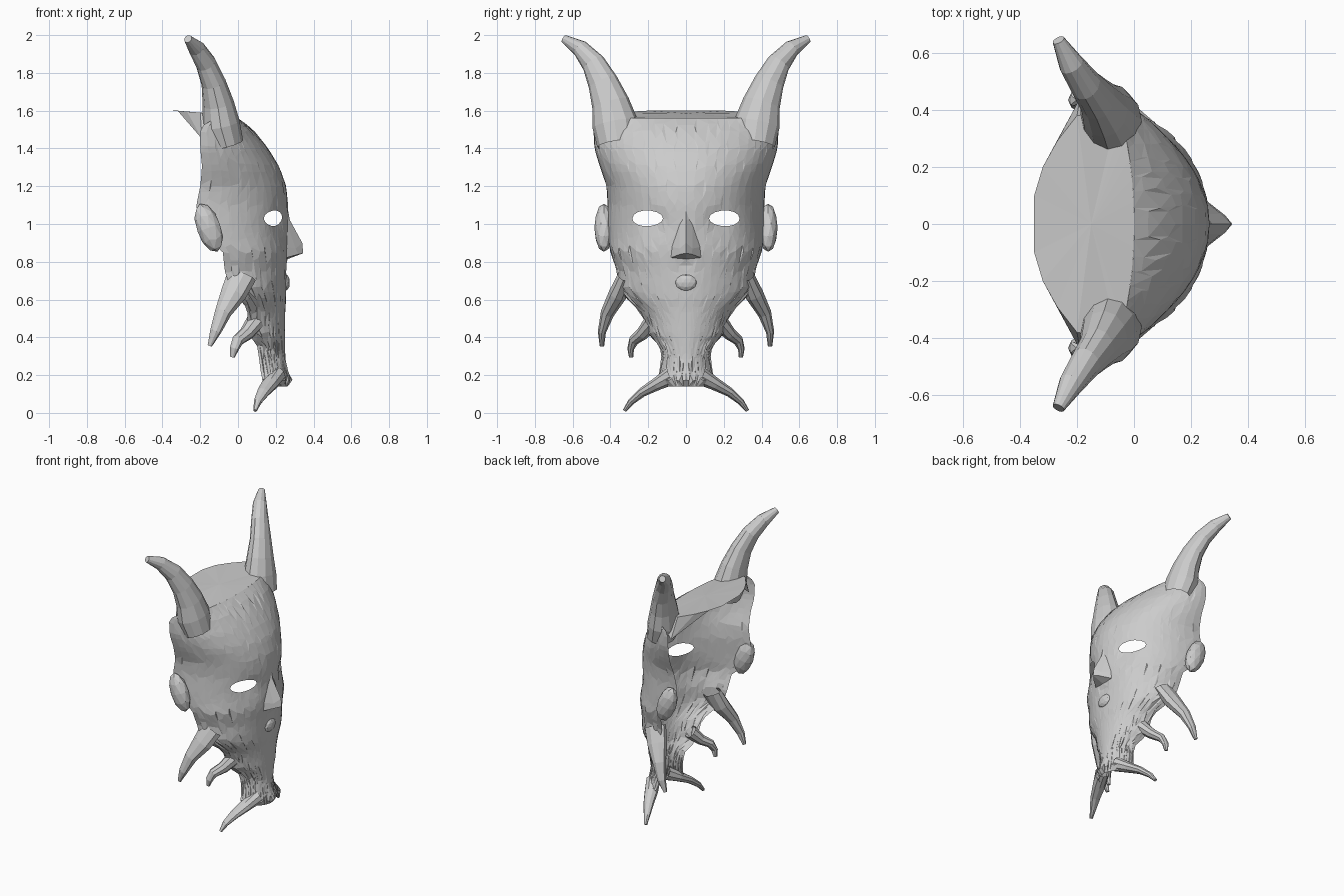
import bpy, bmesh, random
from math import sin, cos, pi, hypot, exp
from mathutils import Vector, Matrix
from mathutils.geometry import delaunay_2d_cdt

if "Cube" in bpy.data.objects:
    bpy.data.objects.remove(bpy.data.objects["Cube"])

random.seed(4)


def finish(name, bm):
    """Half mesh (+y side) to object, mirrored across y = 0."""
    bmesh.ops.recalc_face_normals(bm, faces=bm.faces)
    me = bpy.data.meshes.new(name)
    bm.to_mesh(me)
    bm.free()
    ob = bpy.data.objects.new(name, me)
    bpy.context.collection.objects.link(ob)
    mod = ob.modifiers.new("mirror", 'MIRROR')
    mod.use_axis = (False, True, False)
    mod.merge_threshold = 0.002
    return ob


def poly_part(name, verts, faces):
    bm = bmesh.new()
    vs = [bm.verts.new(v) for v in verts]
    for f in faces:
        bm.faces.new([vs[i] for i in f])
    return finish(name, bm)


def spike(name, path, n=9):
    """Tapered tube; path rows are x, y, z, radius fore-aft, radius sideways."""
    bm = bmesh.new()
    pts = [Vector(p[:3]) for p in path]
    rings = []
    for i, p in enumerate(path):
        t = (pts[min(i + 1, len(pts) - 1)] - pts[max(i - 1, 0)]).normalized()
        a = Vector((1, 0, 0))
        a = (a - t * a.dot(t)).normalized()
        b = t.cross(a)
        rings.append([bm.verts.new(pts[i] + a * p[3] * cos(2 * pi * k / n)
                                   + b * p[4] * sin(2 * pi * k / n)) for k in range(n)])
    for r, s in zip(rings, rings[1:]):
        for k in range(n):
            bm.faces.new((r[k], r[(k + 1) % n], s[(k + 1) % n], s[k]))
    bm.faces.new(rings[-1])
    return finish(name, bm)


def blob(name, loc, size, rot=0.0):
    bm = bmesh.new()
    m = Matrix.Translation(loc) @ Matrix.Rotation(rot, 4, 'Y') @ Matrix.Diagonal((*size, 1))
    bmesh.ops.create_icosphere(bm, subdivisions=2, radius=1, matrix=m)
    return bm


# Mask shell: z, centre x, half width, rim x
ROWS = [(.14, .26, .11, .16), (.17, .275, .16, .13), (.22, .26, .135, .12),
        (.30, .25, .125, .11), (.36, .25, .14, .10), (.41, .25, .20, .06),
        (.48, .25, .215, .05), (.55, .25, .25, .05), (.60, .255, .31, .01),
        (.66, .255, .36, -.04), (.75, .26, .365, -.07), (.85, .265, .40, -.08),
        (.93, .265, .415, -.17), (1.0, .265, .42, -.21), (1.1, .265, .415, -.22),
        (1.2, .255, .42, -.20), (1.3, .22, .455, -.19), (1.4, .16, .485, -.20),
        (1.5, .08, .49, -.20), (1.54, .03, .48, -.17), (1.56, 0, .47, -.12)]


def shell_point(t, z):
    for a, b in zip(ROWS, ROWS[1:]):
        if z <= b[0] + 1e-6:
            break
    f = (z - a[0]) / (b[0] - a[0])
    xc, w, xe = (a[i] + (b[i] - a[i]) * f for i in (1, 2, 3))
    x, y = xe + (xc - xe) * cos(t), w * sin(t)
    x -= .02 * exp(-((y - .17) / .08) ** 2 - ((z - 1.0) / .07) ** 2)   # eye socket
    x -= .015 * exp(-(y / .07) ** 2 - ((z - .765) / .02) ** 2)         # mouth line
    x += .015 * exp(-(y / .04) ** 2 - ((z - .18) / .03) ** 2)          # chin
    return (x, y, z)


EYE = (.52, 1.03, .225, .042)


def eye_dist(t, z):
    return hypot((t - EYE[0]) / EYE[2], (z - EYE[1]) / EYE[3])


NE, NT, NZ = 14, 13, 40
pts = [Vector((EYE[0] + EYE[2] * cos(2 * pi * k / NE), EYE[1] + EYE[3] * sin(2 * pi * k / NE)))
       for k in range(NE)]
edges = [(k, (k + 1) % NE) for k in range(NE)]
for j in range(NZ + 1):
    for i in range(NT + 1):
        t, z = pi / 2 * i / NT, .14 + 1.42 * j / NZ
        if 0 < i < NT and 0 < j < NZ:
            t += random.uniform(-.03, .03)
            z += random.uniform(-.009, .009)
        if eye_dist(t, z) > 1.25:
            pts.append(Vector((t, z)))
vs, _, fs, *_ = delaunay_2d_cdt(pts, edges, [], 0, 1e-6)
keep = []
for f in fs:
    c = sum((vs[i] for i in f), Vector((0, 0))) / len(f)
    if eye_dist(*c) > .985 or any(eye_dist(*vs[i]) > 1.02 for i in f):
        keep.append(f)
poly_part("mask_shell", [shell_point(*v) for v in vs], keep)

# Flat cap overhanging at the back, with a small flange at each side
rim = [(-.12 + .12 * cos(k * .17), .47 * sin(k * .17), 1.56) for k in range(7)]
rim += [(-.20, .38, 1.59), (-.27, .29, 1.595), (-.32, .20, 1.6), (-.35, .10, 1.6), (-.35, 0, 1.6)]
n = len(rim)
cap = rim + [(-.15, 0, 1.585), (-.19, .44, 1.45)]
poly_part("crown_cap", cap,
          [(n, i, i + 1) for i in range(n - 1)] + [(n + 1, 7, 8), (n + 1, 8, 9), (n + 1, 6, 7)])

# Large horns and the three pairs of lower spikes
spike("horn", [(-.06, .36, 1.42, .09, .11), (-.09, .375, 1.53, .10, .122),
               (-.105, .40, 1.64, .083, .10), (-.13, .44, 1.75, .065, .08),
               (-.17, .49, 1.85, .055, .063), (-.22, .56, 1.93, .045, .045),
               (-.265, .645, 1.98, .022, .022)], 12)
spike("cheek_spike", [(.02, .32, .73, .08, .04), (-.025, .36, .63, .07, .05),
                      (-.08, .415, .53, .045, .037), (-.12, .445, .43, .03, .022),
                      (-.15, .445, .355, .012, .012)])
spike("jaw_spike", [(.09, .18, .48, .05, .045), (.045, .23, .42, .04, .035),
                    (.0, .275, .385, .033, .028), (-.02, .293, .34, .025, .018),
                    (-.03, .29, .295, .012, .012)])
spike("chin_spike", [(.21, .07, .20, .045, .05), (.17, .15, .155, .045, .035),
                     (.135, .23, .11, .035, .025), (.105, .29, .06, .022, .018),
                     (.09, .325, .012, .01, .01)])

# Nose
poly_part("nose", [(.265, 0, 1.07), (.275, 0, 1.02), (.34, 0, .90), (.345, 0, .845),
                   (.25, .035, 1.03), (.305, .035, .87), (.245, .085, .88),
                   (.25, .085, .82), (.265, 0, .815), (.32, .03, .84)],
          [(0, 1, 4), (1, 2, 5, 4), (4, 5, 6), (5, 9, 7, 6), (2, 3, 9, 5), (3, 8, 7, 9)])

# Ears
finish("ear", blob("ear", (-.155, .435, .98), (.065, .05, .135), -.35))

# Lips: half a blob, completed by the mirror
bm = blob("lips", (.25, 0, .69), (.025, .058, .045))
bmesh.ops.bisect_plane(bm, geom=bm.verts[:] + bm.edges[:] + bm.faces[:], plane_co=(0, 0, 0),
                       plane_no=(0, -1, 0), clear_outer=True)
finish("lips", bm)
